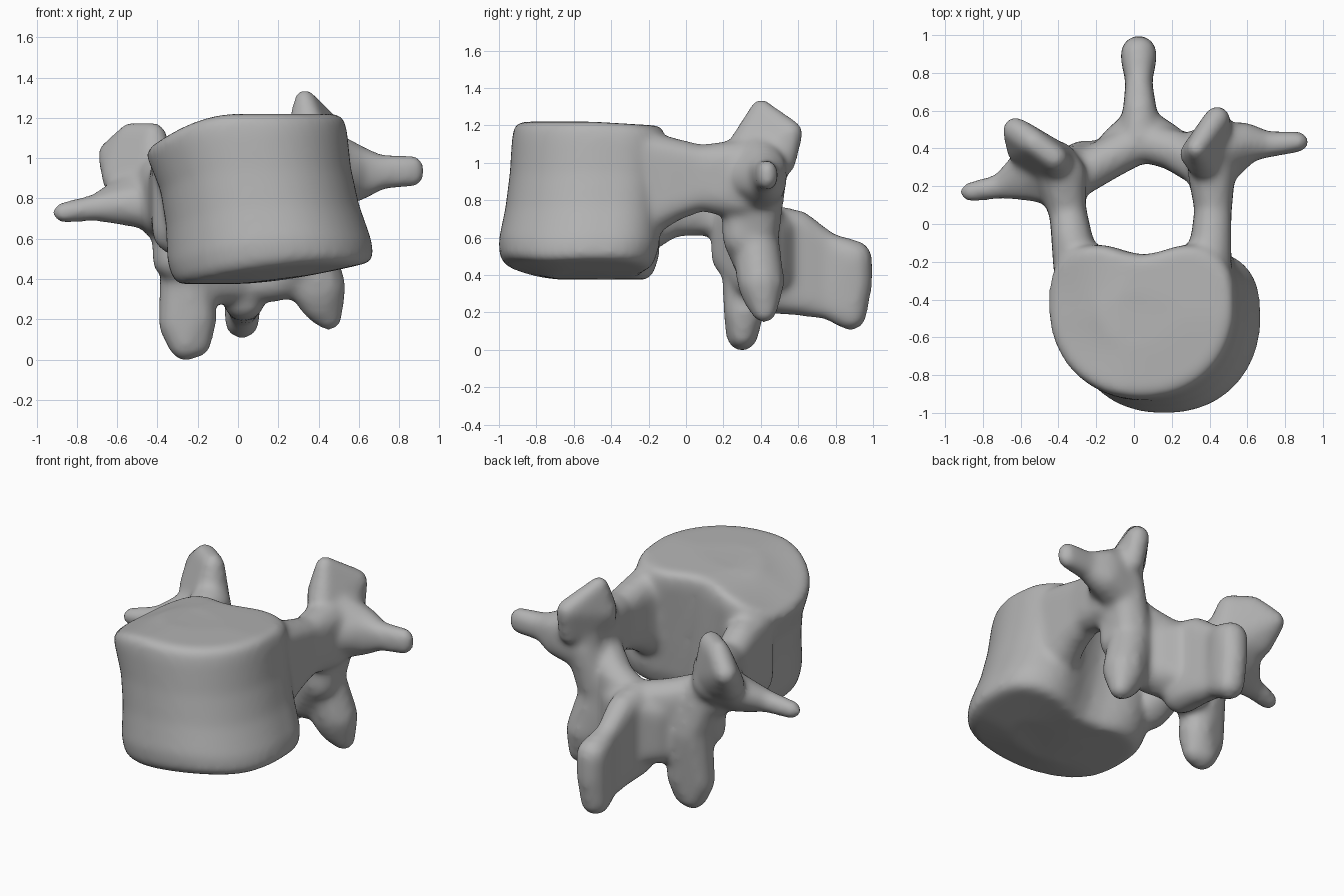
import bpy, bmesh, math

cube = bpy.data.objects.get("Cube")
if cube:
    bpy.data.objects.remove(cube, do_unlink=True)

bm = bmesh.new()

# Ball radii shared by all processes of the bone
TIP, THIN, SLIM, THICK, BROAD = .055, .07, .09, .11, .13


def hull(*balls):
    """Closed skin stretched round balls given as (x, y, z, radius)."""
    part = bmesh.new()
    for x, y, z, radius in balls:
        made = bmesh.ops.create_icosphere(part, subdivisions=2, radius=radius)
        bmesh.ops.translate(part, verts=made["verts"], vec=(x, y, z))
    result = bmesh.ops.convex_hull(part, input=part.verts[:])
    loose = {item for item in result["geom_interior"] + result["geom_unused"]
             if isinstance(item, bmesh.types.BMVert)}
    bmesh.ops.delete(part, geom=list(loose), context="VERTS")
    mesh = bpy.data.meshes.new("part")
    part.to_mesh(mesh)
    part.free()
    bm.from_mesh(mesh)
    bpy.data.meshes.remove(mesh)


def chain(*stations):
    """Hulls joining each station (a list of balls) to the next."""
    for start, end in zip(stations, stations[1:]):
        hull(*start, *end)


def slab(x, y, low, high, radius):
    """Upright station made of a lower and an upper ball."""
    return [(x, y, low, radius), (x, y, high, radius)]


# Drum-shaped body: kidney outlines lofted between tilted end plates
def top_z(x, y):
    return 1.22 - .85 * min(0, x) ** 2 - .06 * max(0, y + .5)


def bottom_z(x, y):
    return .375 + .2 * max(0, x) ** 1.5 + .7 * max(0, -y - .65) ** 2


def body_outline(level, inset, sides=48):
    """Ring of the body at a level from 0 (bottom) to 1 (top)."""
    flare = (1 - level) ** 2
    right = -.35 - .13 * level ** 3 + inset
    left = .54 + .17 * flare - inset
    front = -.93 - .1 * flare + inset
    back = -.1 + .05 * level - inset
    middle, depth = (right + left) / 2, back - front
    ring = []
    for i in range(sides):
        angle = math.tau * i / sides
        c, s = math.cos(angle), math.sin(angle)
        x = middle + (left - right) / 2 * math.copysign(abs(c) ** .9, c)
        y = front + depth * .55
        if s > 0:
            notch = .12 * math.exp(-((x - middle) / .2) ** 2)
            y += depth * (.45 * s ** .6 - notch)
        else:
            y += depth * .55 * s
        low, high = bottom_z(x, y), top_z(x, y)
        ring.append(bm.verts.new((x, y, low + (high - low) * level)))
    return ring


rims = [(0, .3), (0, .06), (.04, .025), (.15, 0), (.4, 0),
        (.65, 0), (.88, 0), (.96, .01), (1, .04), (1, .3)]
rings = [body_outline(level, inset) for level, inset in rims]
for low, high in zip(rings, rings[1:]):
    for i in range(len(low)):
        bm.faces.new((low[i - 1], low[i], high[i], high[i - 1]))
bm.faces.new(rings[0][::-1])
bm.faces.new(rings[-1])

# Left pedicle
chain(slab(.39, -.23, .72, 1.05, BROAD), slab(.41, -.08, .79, 1.03, THICK),
      slab(.42, .08, .84, 1, .1), slab(.41, .3, .82, 1, BROAD))
# Left upper facet
hull((.41, .32, .95, THICK), (.33, .4, 1.29, TIP), (.44, .56, 1.16, THIN),
     (.45, .52, 1, THIN), (.29, .37, 1.12, TIP), (.37, .32, 1.1, SLIM))
# Left side wing
chain([(.43, .28, .92, THICK), *slab(.43, .4, .86, 1.02, BROAD)],
      slab(.58, .43, .89, .96, THICK), slab(.7, .42, .91, .95, THIN),
      slab(.87, .435, .91, .96, TIP))
# Left lower facet
chain([(.4, .34, .87, BROAD), (.42, .43, .9, THICK)], [(.34, .37, .6, BROAD)],
      [(.41, .4, .36, BROAD), (.36, .39, .36, THICK)],
      [(.45, .42, .21, THIN), (.4, .4, .27, SLIM)])

# Right pedicle
chain(slab(-.3, -.23, .64, .95, BROAD), slab(-.33, -.08, .71, .94, THICK),
      slab(-.35, .06, .71, .88, .1), slab(-.38, .26, .72, .9, BROAD))
# Right upper facet
hull((-.41, .3, .86, BROAD), (-.63, .5, 1.02, THIN), (-.53, .43, 1.11, THIN),
     (-.42, .35, 1.11, THIN), (-.59, .4, .9, SLIM))
# Right side wing
chain([(-.42, .22, .77, BROAD), (-.42, .32, .85, BROAD)],
      [(-.55, .23, .77, THICK), (-.57, .32, .82, SLIM)],
      [(-.7, .2, .755, THIN)], [(-.87, .17, .73, TIP)])
# Right lower facet
chain([(-.34, .28, .74, BROAD)], [(-.26, .32, .5, BROAD)],
      [(-.31, .3, .18, SLIM), (-.21, .31, .2, THICK)],
      [(-.26, .3, .08, SLIM), (-.2, .3, .08, THIN)])

# Rear arch meeting at the middle
chain(slab(-.32, .24, .5, .74, THICK), slab(-.14, .345, .38, .69, THICK),
      slab(.04, .44, .38, .66, THICK), slab(.22, .39, .4, .73, THICK),
      slab(.37, .3, .6, .85, THICK))

# Rear blade flaring out of the arch, with a thickened end
hull(*slab(.03, .56, .36, .66, THIN), *slab(-.1, .42, .38, .6, SLIM),
     *slab(.18, .44, .42, .64, SLIM))
chain(slab(.03, .46, .3, .67, THICK), slab(.03, .6, .27, .66, SLIM),
      slab(.025, .76, .23, .56, THIN),
      [(.02, .88, .19, SLIM), (.025, .9, .49, .1), (.025, .91, .35, SLIM)])

mesh = bpy.data.meshes.new("vertebra")
bmesh.ops.recalc_face_normals(bm, faces=bm.faces[:])
bm.to_mesh(mesh)
bm.free()
bone = bpy.data.objects.new("vertebra", mesh)
bpy.context.collection.objects.link(bone)

# Fuse the parts into one rounded surface
fuse = bone.modifiers.new("fuse", "REMESH")
fuse.mode = "VOXEL"
fuse.voxel_size = .018
fuse.use_smooth_shade = True
soften = bone.modifiers.new("soften", "SMOOTH")
soften.factor = .5
soften.iterations = 18

# Plain grey bone
grey = bpy.data.materials.new("bone grey")
grey.use_nodes = True
colour = (.45, .45, .45, 1)
grey.diffuse_color = colour
grey.node_tree.nodes["Principled BSDF"].inputs["Base Color"].default_value = colour
mesh.materials.append(grey)
